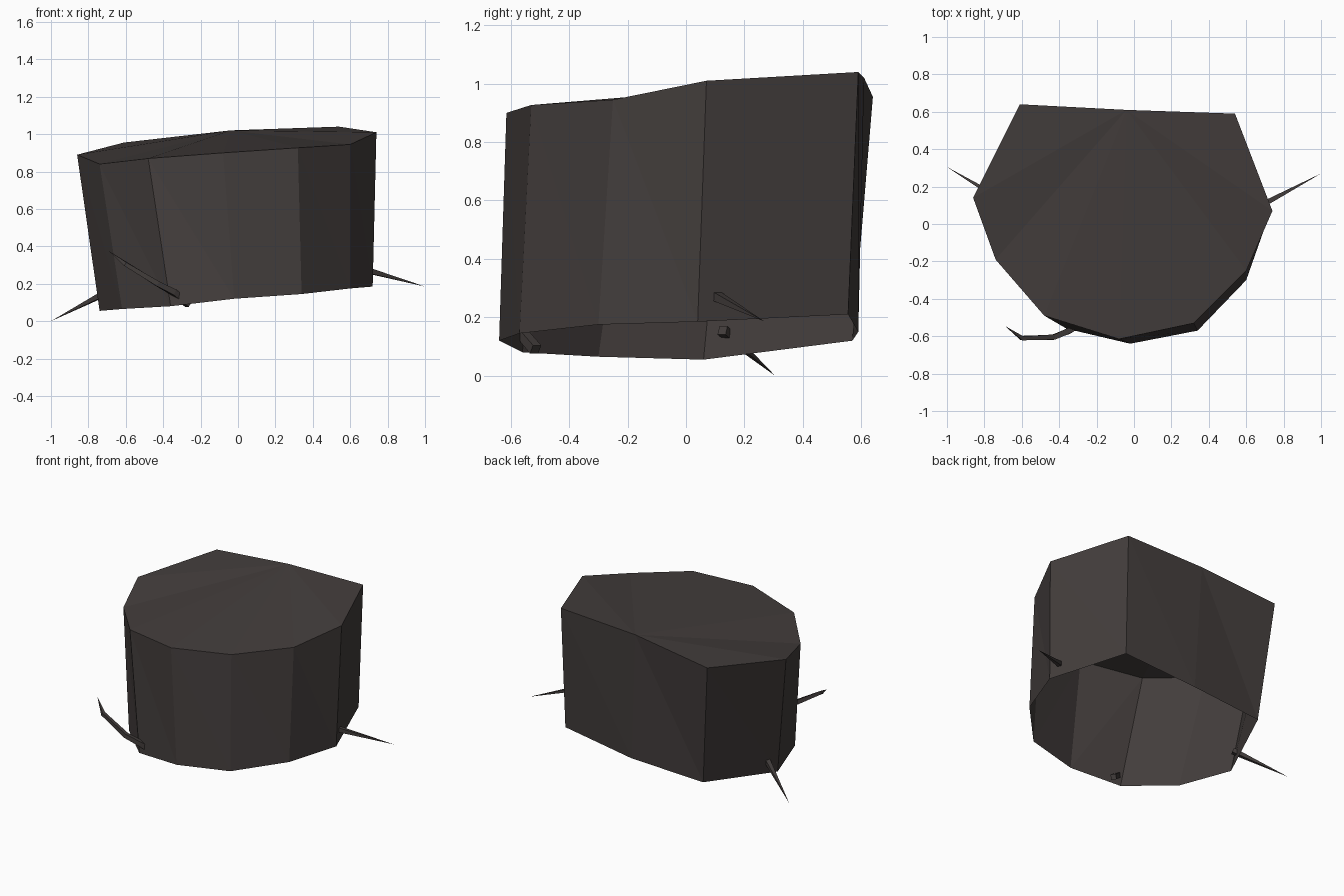
import bpy, bmesh
from mathutils import Vector

if "Cube" in bpy.data.objects:
    bpy.data.objects.remove(bpy.data.objects["Cube"])

mat = bpy.data.materials.new("charcoal_brown")
mat.diffuse_color = (0.056, 0.047, 0.045, 1)
mat.use_nodes = True
mat.node_tree.nodes["Principled BSDF"].inputs["Base Color"].default_value = mat.diffuse_color


def finish(name, bm):
    me = bpy.data.meshes.new(name)
    bm.to_mesh(me)
    bm.free()
    me.materials.append(mat)
    ob = bpy.data.objects.new(name, me)
    bpy.context.collection.objects.link(ob)
    return ob


# Body: tilted ten-sided cap, open underneath (both rims run anticlockwise)
top = [(-.04, .61, 1.02), (-.61, .64, .955), (-.86, .14, .89), (-.74, -.19, .84),
       (-.48, -.49, .87), (-.08, -.615, .90), (.32, -.53, .927), (.60, -.25, .945),
       (.74, .07, 1.01), (.54, .59, 1.04)]
low = [(0, .59, .15), (-.53, .57, .12), (-.74, .06, .055), (-.62, -.30, .065),
       (-.36, -.56, .08), (-.02, -.64, .12), (.34, -.57, .145), (.60, -.30, .175),
       (.72, .04, .185), (.53, .555, .21)]
bm = bmesh.new()
t = [bm.verts.new(p) for p in top]
b = [bm.verts.new(p) for p in low]
n = len(t)
for i in range(n):
    j = (i + 1) % n
    # slightly twisted walls are split from upper-left to lower-right
    bm.faces.new((t[i], b[j], t[j]))
    bm.faces.new((t[i], b[i], b[j]))
for i in range(1, n - 1):        # lid fans out from the back middle corner
    bm.faces.new((t[0], t[i], t[i + 1]))
bmesh.ops.recalc_face_normals(bm, faces=bm.faces)
finish("body_shell", bm)


def spike(name, path, radii):
    """Four-sided tapering spike along a path, ending in a point."""
    pts = [Vector(p) for p in path]
    bm = bmesh.new()
    rings = []
    for i, r in enumerate(radii):
        d = (pts[i + 1] - pts[max(i - 1, 0)]).normalized()
        side = d.cross(Vector((0, 0, 1))).normalized()
        up = side.cross(d)
        rings.append([bm.verts.new(pts[i] + r * (sx * side + sz * up))
                      for sx, sz in ((1, 1), (-1, 1), (-1, -1), (1, -1))])
    tip = bm.verts.new(pts[-1])
    bm.faces.new(rings[0])
    for k in range(4):
        m = (k + 1) % 4
        for a, c in zip(rings, rings[1:]):
            bm.faces.new((a[k], a[m], c[m], c[k]))
        bm.faces.new((rings[-1][k], rings[-1][m], tip))
    bmesh.ops.recalc_face_normals(bm, faces=bm.faces)
    finish(name, bm)


# Twigs poking out of the sides
spike("left_twig", [(-.70, .125, .155), (-1, .305, 0)], [.016])
spike("right_twig", [(.69, .105, .272), (1, .27, .185)], [.015])
spike("front_bent_twig",
      [(-.265, -.515, .09), (-.345, -.57, .155), (-.43, -.605, .20),
       (-.60, -.61, .305), (-.69, -.545, .375)],
      [.017, .016, .014, .011])
